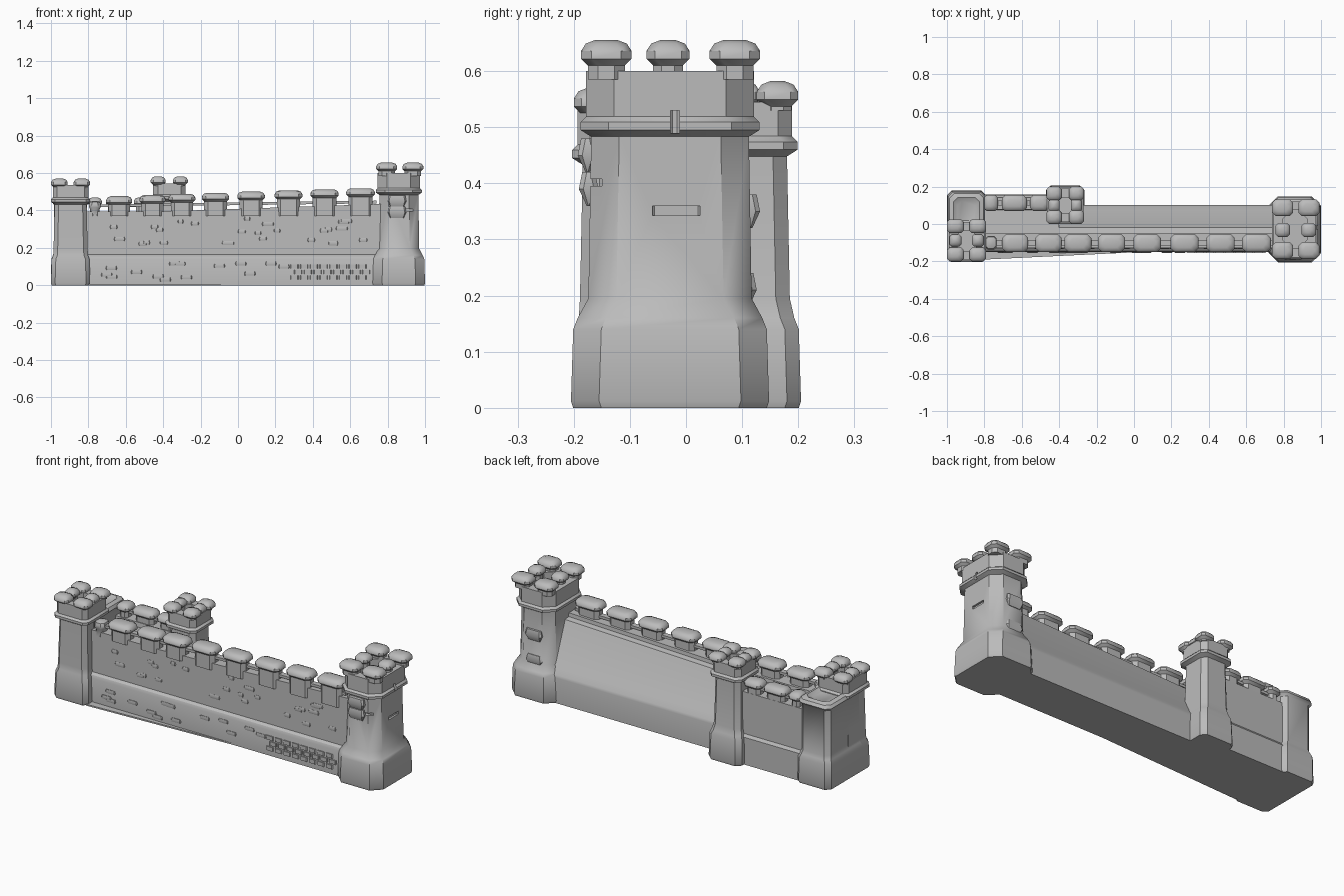
import bpy, bmesh, math, random

random.seed(4)
if "Cube" in bpy.data.objects:
    bpy.data.objects.remove(bpy.data.objects["Cube"], do_unlink=True)

stone = bpy.data.materials.new("grey stone")
stone.use_nodes = True
GREY = (0.5, 0.5, 0.5, 1)
stone.diffuse_color = GREY
stone.node_tree.nodes["Principled BSDF"].inputs["Base Color"].default_value = GREY


def finish(name, bm, angle=40):
    bmesh.ops.recalc_face_normals(bm, faces=bm.faces)
    mesh = bpy.data.meshes.new(name)
    bm.to_mesh(mesh)
    bm.free()
    mesh.materials.append(stone)
    ob = bpy.data.objects.new(name, mesh)
    bpy.context.collection.objects.link(ob)
    bpy.ops.object.select_all(action="DESELECT")
    ob.select_set(True)
    bpy.context.view_layer.objects.active = ob
    if angle:
        bpy.ops.object.shade_smooth_by_angle(angle=math.radians(angle))
    return ob


def loft(bm, rect, profile, chamfer):
    """Stack eight-sided rings; profile rows are (height, inset)."""
    x0, x1, y0, y1 = rect
    rings = []
    for z, d in profile:
        a, b, c, e = x0 + d, x1 - d, y0 + d, y1 - d
        k = min(chamfer, (b - a) * 0.4, (e - c) * 0.4)
        pts = [(a + k, c), (b - k, c), (b, c + k), (b, e - k),
               (b - k, e), (a + k, e), (a, e - k), (a, c + k)]
        rings.append([bm.verts.new((x, y, z)) for x, y in pts])
    for lo, hi in zip(rings, rings[1:]):
        for i in range(8):
            j = (i + 1) % 8
            bm.faces.new((lo[i], lo[j], hi[j], hi[i]))
    bm.faces.new(rings[0])
    bm.faces.new(rings[-1])


def prism(name, section, x0, x1, lift=0.0):
    """Extrude a (y, z) section along x; the upper part may rise."""
    bm = bmesh.new()
    ends = [[bm.verts.new((x, y, z + (rise if z > 0.3 else 0))) for y, z in section]
            for x, rise in ((x0, 0), (x1, lift))]
    n = len(section)
    for i in range(n):
        j = (i + 1) % n
        bm.faces.new((ends[0][i], ends[0][j], ends[1][j], ends[1][i]))
    for end in ends:
        bm.faces.new(end)
    return finish(name, bm, 25)


def box(bm, x0, x1, y0, y1, z0, z1):
    loft(bm, (x0, x1, y0, y1), [(z0, 0), (z1, 0)], 0.004)


def merlon(bm, x, y, w, d, z0, z1, flare=0.012):
    """Stone tooth with an overhanging rounded cap."""
    rect = (x - w / 2, x + w / 2, y - d / 2, y + d / 2)
    h = z1 - 0.045
    loft(bm, rect, [(z0, 0), (h, 0), (h + 0.012, -flare), (h + 0.026, -flare),
                    (z1 - 0.006, -flare * 0.3), (z1, 0.012)], min(w, d) * 0.28)


def tower(name, rect, shaft, corbel, top, floor, chamfer, plinth=0.16):
    """Plinth, shaft and corbelled hollow parapet in one loft."""
    bm = bmesh.new()
    loft(bm, rect, [(0, 0.004), (0.012, 0), (plinth - 0.02, 0.004), (plinth, 0.012),
                    (plinth + 0.035, shaft), (corbel - 0.012, shaft + 0.005),
                    (corbel, shaft - 0.014), (corbel + 0.014, shaft - 0.014),
                    (corbel + 0.024, shaft - 0.004), (top, shaft - 0.004),
                    (top, shaft + 0.042), (floor, shaft + 0.042)], chamfer)
    return finish(name, bm)


def tower_teeth(name, xs, ys, w, d, z0, z1):
    """Two columns of teeth, the middle row smaller."""
    bm = bmesh.new()
    for x in xs:
        for i, y in enumerate(ys):
            k = 0.8 if i == 1 else 1
            merlon(bm, x, y, w if k == 1 else w * 0.6, d * k, z0, z1)
    return finish(name, bm)


# Tall tower
tall = tower("tall_tower", (0.72, 1.0, -0.205, 0.148), 0.031, 0.495, 0.6, 0.55, 0.05)
tower_teeth("tall_tower_teeth", (0.795, 0.935), (-0.142, -0.032, 0.087),
            0.088, 0.066, 0.585, 0.655)

# Arrow slits cut into the tall tower
bm = bmesh.new()
box(bm, 0.955, 1.05, -0.06, 0.025, 0.343, 0.36)
box(bm, 0.955, 1.05, -0.028, -0.012, 0.49, 0.53)
box(bm, 0.87, 0.95, -0.25, -0.15, 0.395, 0.408)
cutter = finish("slit_cutter", bm, 0)
cutter.hide_render = True
cutter.hide_set(True)
cut = tall.modifiers.new("slits", "BOOLEAN")
cut.object = cutter
cut.solver = "EXACT"

# Corner tower: battlemented front half, plain rear block
tower("corner_tower", (-1.0, -0.79, -0.203, 0.02), 0.014, 0.445, 0.535, 0.47, 0.022)
tower_teeth("corner_tower_teeth", (-0.955, -0.835), (-0.163, -0.088, -0.012),
            0.065, 0.05, 0.52, 0.57)
bm = bmesh.new()
loft(bm, (-1.0, -0.79, -0.15, 0.178),
     [(0, 0.004), (0.012, 0), (0.14, 0.002), (0.16, 0.01), (0.18, 0.016),
      (0.43, 0.016), (0.445, 0.006), (0.462, 0.014), (0.47, 0.035), (0.455, 0.055)], 0.025)
finish("corner_tower_rear", bm)

# Slim rear tower
tower("rear_tower", (-0.47, -0.265, -0.005, 0.205), 0.02, 0.46, 0.545, 0.49, 0.025)
tower_teeth("rear_tower_teeth", (-0.427, -0.308), (0.037, 0.1, 0.163),
            0.056, 0.05, 0.53, 0.582)

# Curtain walls
front = [(-0.148, 0), (-0.15, 0.14), (-0.144, 0.155), (-0.13, 0.165), (-0.128, 0.395),
         (-0.052, 0.395), (-0.05, 0.375)]
prism("long_wall", front + [(-0.02, 0.37), (0.075, 0.185), (0.098, 0.155), (0.102, 0.14),
                            (0.102, 0)], -0.4, 0.78, 0.04)
prism("double_wall", front + [(0.075, 0.37), (0.078, 0.395), (0.143, 0.395), (0.145, 0.165),
                              (0.156, 0.15), (0.158, 0)], -0.85, -0.4)

# Ground slab widening towards the corner tower
bm = bmesh.new()
corners = [(-0.8, -0.19), (0.1, -0.147), (0.1, 0), (-0.8, 0)]
slab = bm.faces.new([bm.verts.new((x, y, 0)) for x, y in corners])
top = bmesh.ops.extrude_face_region(bm, geom=[slab])["geom"]
bmesh.ops.translate(bm, vec=(0, 0, 0.008),
                    verts=[v for v in top if isinstance(v, bmesh.types.BMVert)])
finish("ground_slab", bm)

# Front wall teeth, rising towards the tall tower
bm = bmesh.new()
for i, x in enumerate((-0.635, -0.457, -0.3, -0.12, 0.07, 0.27, 0.463, 0.655)):
    merlon(bm, x, -0.102, 0.115 + 0.002 * i, 0.072, 0.37, 0.476 + 0.006 * i)
merlon(bm, -0.765, -0.1, 0.05, 0.06, 0.37, 0.45, 0.006)
finish("front_wall_teeth", bm)

# Back wall teeth
bm = bmesh.new()
for x, w in ((-0.765, 0.05), (-0.64, 0.11), (-0.505, 0.08)):
    merlon(bm, x, 0.112, w, 0.06, 0.37, 0.47)
finish("back_wall_teeth", bm)

# Thin rails linking the teeth
prism("front_rail", [(-0.115, 0.418), (-0.085, 0.418), (-0.085, 0.432), (-0.115, 0.432)],
      -0.79, 0.74, 0.02)
prism("back_rail", [(0.1, 0.418), (0.125, 0.418), (0.125, 0.432), (0.1, 0.432)], -0.79, -0.45)

# Raised brick courses on the wall foot and scattered stones
bm = bmesh.new()
for row in range(3):
    for col in range(8):
        x = 0.28 + col * 0.052 + (row % 2) * 0.02
        box(bm, x, x + 0.043, -0.155, -0.14, 0.03 + row * 0.03, 0.052 + row * 0.03)
for _ in range(24):
    x, z = random.uniform(-0.75, 0.65), random.uniform(0.2, 0.36)
    w = random.uniform(0.03, 0.07)
    loft(bm, (x, x + w, -0.133, -0.12), [(z, 0.003), (z + 0.01, 0), (z + 0.022, 0.003)], 0.004)
for _ in range(14):
    x, z = random.uniform(-0.75, 0.25), random.uniform(0.02, 0.11)
    loft(bm, (x, x + 0.06, -0.154, -0.14), [(z, 0.002), (z + 0.008, 0), (z + 0.02, 0.002)], 0.004)
finish("raised_stones", bm)

# Rough stones jutting from the tall tower's sides
bm = bmesh.new()
for y, z in ((0.112, 0.35), (0.106, 0.21), (-0.176, 0.39), (-0.178, 0.45)):
    loft(bm, (0.8, 0.9, y - 0.015, y + 0.02),
         [(z - 0.03, 0.014), (z, 0), (z + 0.03, 0.006)], 0.008)
finish("jutting_stones", bm)
